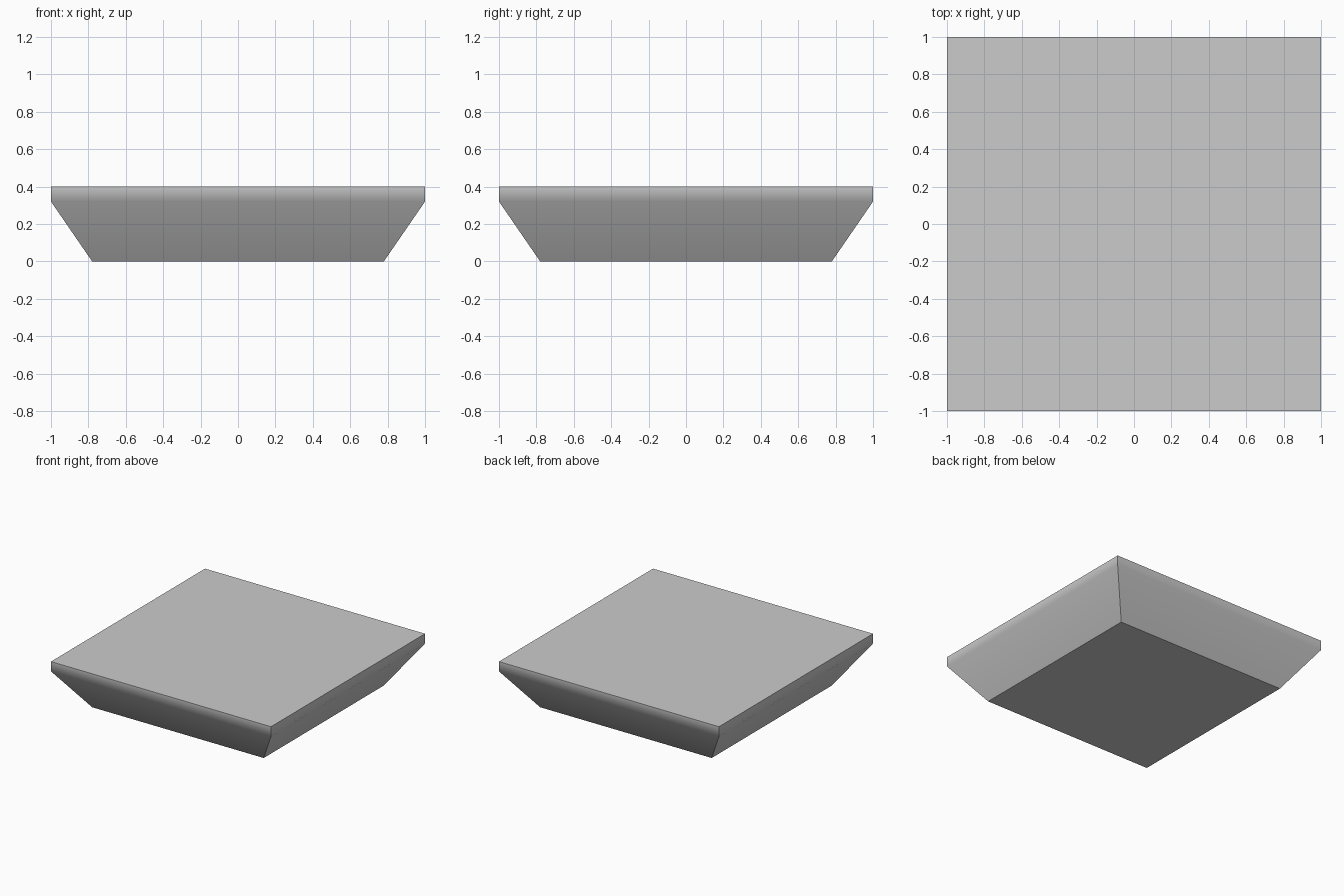
import bpy
import bmesh
import math

if "Cube" in bpy.data.objects:
    bpy.data.objects.remove(bpy.data.objects["Cube"])

# Square tray-like slab: (half width, height) of each level from base to top
LEVELS = [(0.78, 0.0), (1.0, 0.32), (1.0, 0.40)]

bm = bmesh.new()
rings = [[bm.verts.new((sx * h, sy * h, z))
          for sx, sy in ((-1, -1), (1, -1), (1, 1), (-1, 1))]
         for h, z in LEVELS]

# Flared sides and upright rim
for low, high in zip(rings, rings[1:]):
    for i in range(4):
        j = (i + 1) % 4
        bm.faces.new((low[i], low[j], high[j], high[i]))

# Flat base and top
bm.faces.new(rings[0][::-1])
bm.faces.new(rings[-1])

mesh = bpy.data.meshes.new("tapered_slab")
bm.to_mesh(mesh)
bm.free()
slab = bpy.data.objects.new("tapered_slab", mesh)
bpy.context.collection.objects.link(slab)

# Soft shading where the rim meets the flare, crisp edges elsewhere
bpy.context.view_layer.objects.active = slab
slab.select_set(True)
bpy.ops.object.shade_smooth_by_angle(angle=math.radians(40))
weighted = slab.modifiers.new("weighted_normals", 'WEIGHTED_NORMAL')
weighted.keep_sharp = True
